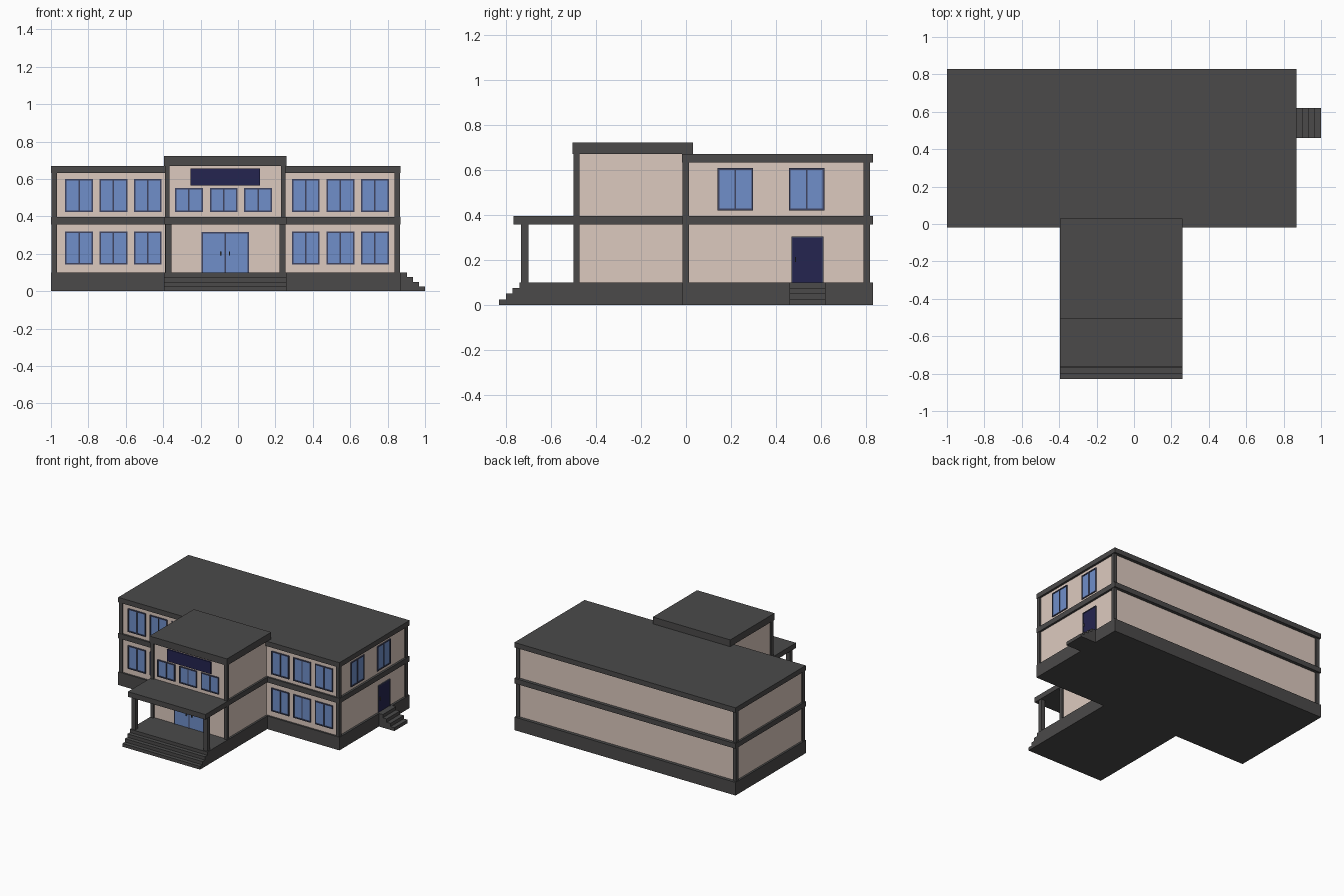
import bpy, bmesh
from mathutils import Vector

if "Cube" in bpy.data.objects:
    bpy.data.objects.remove(bpy.data.objects["Cube"])


def material(name, rgb):
    m = bpy.data.materials.new(name)
    m.diffuse_color = (*rgb, 1)
    m.use_nodes = True
    m.node_tree.nodes["Principled BSDF"].inputs["Base Color"].default_value = m.diffuse_color
    return m


DARK = material("dark_grey", (0.07, 0.068, 0.068))
WALL = material("wall_beige", (0.72, 0.59, 0.52))
GLASS = material("glass_blue", (0.16, 0.275, 0.59))
FRAME = material("frame_slate", (0.05, 0.06, 0.12))
NAVY = material("navy", (0.018, 0.018, 0.08))


def boxes(name, mat, spans):
    """One object from boxes given as (x0, x1, y0, y1, z0, z1)."""
    bm = bmesh.new()
    for x0, x1, y0, y1, z0, z1 in spans:
        verts = bmesh.ops.create_cube(bm, size=1)["verts"]
        for v in verts:
            v.co = Vector(((x0 + x1) / 2 + v.co.x * (x1 - x0),
                           (y0 + y1) / 2 + v.co.y * (y1 - y0),
                           (z0 + z1) / 2 + v.co.z * (z1 - z0)))
    mesh = bpy.data.meshes.new(name)
    bm.to_mesh(mesh)
    bm.free()
    mesh.materials.append(mat)
    ob = bpy.data.objects.new(name, mesh)
    bpy.context.collection.objects.link(ob)
    return ob


# wall planes
FRONT_Y, ENTRY_Y, SIDE_X = -0.004, -0.488, 0.854


def on_wall(side, plane, u0, u1, z0, z1, out, back=0.004):
    """Box span lying on a front (-y) or right (+x) wall."""
    if side == "front":
        return (u0, u1, plane - out, plane + back, z0, z1)
    return (plane - back, plane + out, u0, u1, z0, z1)


def window(name, side, plane, u0, u1, z0, z1, sill=True):
    t, mid = 0.008, (u0 + u1) / 2
    bars = [(u0, u0 + t, z0, z1), (u1 - t, u1, z0, z1),
            (mid - t / 2, mid + t / 2, z0, z1),
            (u0 + t, u1 - t, z1 - t, z1)]
    if sill:
        bars.append((u0 + t, u1 - t, z0, z0 + t))
    boxes(name + "_frame", FRAME, [on_wall(side, plane, *b, 0.008) for b in bars])
    boxes(name + "_glass", GLASS,
          [on_wall(side, plane, u0 + t, mid - t / 2, z0, z1 - t, 0.003),
           on_wall(side, plane, mid + t / 2, u1 - t, z0, z1 - t, 0.003)])


# plinths
boxes("main_plinth", DARK, [(-1, 0.87, -0.018, 0.83, 0, 0.1)])
boxes("entrance_plinth", DARK, [(-0.395, 0.26, -0.74, -0.018, 0, 0.1)])

# stairs
boxes("entrance_steps", DARK,
      [(-0.395, 0.26, -0.77 - 0.03 * i, -0.74 - 0.03 * i, 0, 0.075 - 0.025 * i)
       for i in range(3)])
boxes("side_steps", DARK,
      [(0.87 + 0.0325 * i, 0.9025 + 0.0325 * i, 0.46, 0.62, 0, 0.1 - 0.025 * i)
       for i in range(4)])

# walls
boxes("main_walls", WALL, [(-0.985, SIDE_X, FRONT_Y, 0.805, 0.1, 0.635)])
boxes("entrance_walls", WALL, [(-0.38, 0.245, ENTRY_Y, FRONT_Y, 0.1, 0.675)])

# corner pillars
boxes("main_pillars", DARK,
      [(x, x + 0.028, y, y + 0.028, 0.1, 0.635)
       for x in (-0.996, 0.838) for y in (-0.015, 0.788)])
boxes("entrance_pillars", DARK,
      [(x, x + 0.025, -0.5, -0.472, 0.1, 0.675) for x in (-0.39, 0.23)])
boxes("porch_columns", DARK,
      [(x, x + 0.032, -0.732, -0.7, 0.1, 0.36) for x in (-0.388, 0.222)])

# floor band, canopy and roofs
boxes("floor_band", DARK, [(-1, 0.87, -0.018, 0.83, 0.357, 0.396)])
boxes("porch_canopy", DARK, [(-0.395, 0.26, -0.765, -0.018, 0.357, 0.396)])
boxes("main_roof", DARK, [(-1, 0.87, -0.018, 0.83, 0.632, 0.67)])
boxes("entrance_roof", DARK, [(-0.395, 0.26, -0.505, 0.03, 0.67, 0.722)])

# wing windows
for i, c in enumerate((-0.85, -0.666, -0.482, 0.363, 0.548, 0.732)):
    for floor, z in (("lower", 0.142), ("upper", 0.424)):
        window(f"{floor}_window_{i}", "front", FRONT_Y, c - 0.074, c + 0.074, z, z + 0.177)

# entrance windows, glazed door and sign board
for i, c in enumerate((-0.262, -0.077, 0.107)):
    window(f"entrance_window_{i}", "front", ENTRY_Y, c - 0.074, c + 0.074, 0.424, 0.553)
window("entrance_door", "front", ENTRY_Y, -0.195, 0.058, 0.1, 0.318, sill=False)
boxes("entrance_door_handles", DARK,
      [on_wall("front", ENTRY_Y, c - 0.003, c + 0.003, 0.19, 0.213, 0.012)
       for c in (-0.092, -0.045)])
boxes("sign_board", NAVY, [on_wall("front", ENTRY_Y, -0.253, 0.118, 0.565, 0.656, 0.01)])

# right side windows and door
for i, c in enumerate((0.219, 0.536)):
    window(f"side_window_{i}", "right", SIDE_X, c - 0.079, c + 0.079, 0.42, 0.608)
boxes("side_door", NAVY, [on_wall("right", SIDE_X, 0.474, 0.604, 0.1, 0.298, 0.004)])
boxes("side_door_frame", FRAME,
      [on_wall("right", SIDE_X, *b, 0.008)
       for b in ((0.468, 0.474, 0.1, 0.304), (0.604, 0.61, 0.1, 0.304),
                 (0.474, 0.604, 0.298, 0.304))])
boxes("side_door_handle", DARK,
      [on_wall("right", SIDE_X, 0.483, 0.489, 0.19, 0.213, 0.012)])
